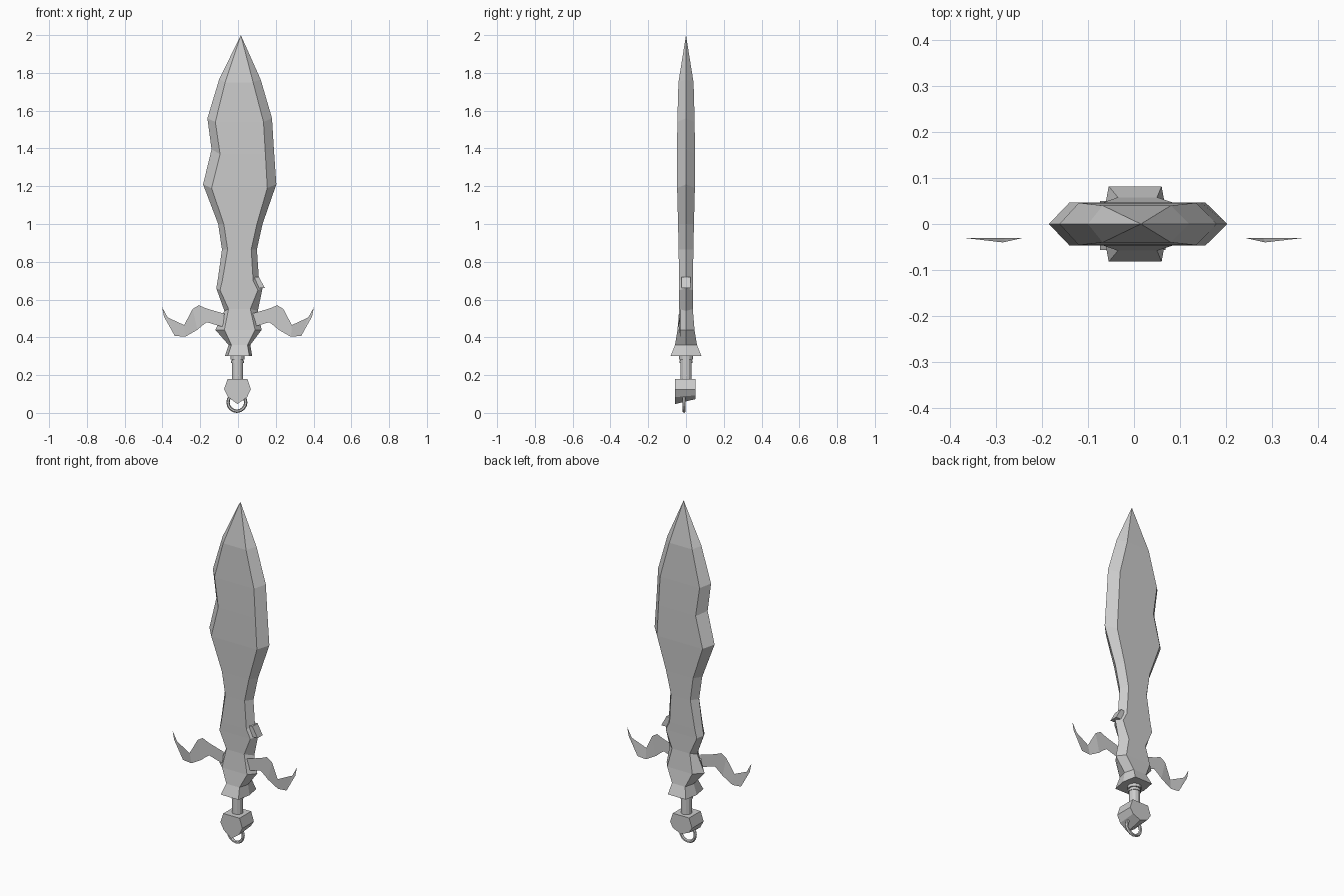
import bpy, bmesh, math

def mesh_object(name, verts, faces):
    me = bpy.data.meshes.new(name)
    me.from_pydata(verts, [], faces)
    bm = bmesh.new()
    bm.from_mesh(me)
    bmesh.ops.recalc_face_normals(bm, faces=bm.faces)
    bm.to_mesh(me)
    bm.free()
    ob = bpy.data.objects.new(name, me)
    bpy.context.collection.objects.link(ob)
    return ob

def prism(name, outline, y_front, y_back, back_outline=None):
    n = len(outline)
    verts = [(x, y_front, z) for x, z in outline]
    verts += [(x, y_back, z) for x, z in back_outline or outline]
    sides = [(i, (i + 1) % n, n + (i + 1) % n, n + i) for i in range(n)]
    return mesh_object(name, verts, [tuple(range(n)), tuple(range(n, 2 * n))] + sides)

# Blade: hexagonal sections (edge z, flat z, left edge, left flat, right flat, right edge, half thickness)
rows = [
    (0.30, 0.30, -0.070, -0.055, 0.060, 0.075, 0.082),
    (0.36, 0.36, -0.050, -0.035, 0.050, 0.065, 0.058),
    (0.44, 0.44, -0.120, -0.072, 0.090, 0.125, 0.045),
    (0.54, 0.55, -0.072, -0.050, 0.065, 0.105, 0.036),
    (0.66, 0.65, -0.115, -0.095, 0.105, 0.130, 0.036),
    (0.72, 0.70, -0.105, -0.083, 0.080, 0.110, 0.037),
    (0.865, 0.865, -0.085, -0.055, 0.070, 0.100, 0.039),
    (1.00, 1.00, -0.105, -0.075, 0.100, 0.130, 0.042),
    (1.21, 1.19, -0.185, -0.140, 0.155, 0.203, 0.047),
    (1.395, 1.37, -0.140, -0.095, 0.145, 0.190, 0.047),
    (1.56, 1.54, -0.162, -0.120, 0.135, 0.180, 0.046),
    (1.765, 1.75, -0.100, -0.068, 0.080, 0.120, 0.040),
]
verts, faces = [], []
for ze, zf, le, lf, rf, re, t in rows:
    verts += [(le, 0, ze), (lf, -t, zf), (rf, -t, zf),
              (re, 0, ze), (rf, t, zf), (lf, t, zf)]
for r in range(len(rows) - 1):
    for i in range(6):
        a, b = r * 6 + i, r * 6 + (i + 1) % 6
        faces.append((a, b, b + 6, a + 6))
tip = len(verts)
verts.append((0.015, 0, 2.0))
faces += [(tip - 6 + i, tip - 6 + (i + 1) % 6, tip) for i in range(6)]
faces.append(tuple(range(6)))
mesh_object("blade", verts, faces)

# Small block on the right edge
prism("edge_block", [(0.08, 0.66), (0.143, 0.66), (0.11, 0.72), (0.07, 0.72)], -0.024, 0.024)

# Curled guard wings: thin sheets, upper and lower contours paired
upper = [(0.072, 0.525), (0.165, 0.552), (0.208, 0.57), (0.24, 0.55),
         (0.285, 0.465), (0.372, 0.505), (0.402, 0.56)]
lower = [(0.08, 0.455), (0.165, 0.48), (0.19, 0.462), (0.215, 0.44),
         (0.28, 0.403), (0.335, 0.408), (0.392, 0.51)]
for side, sx in (("left", -1), ("right", 1)):
    n = len(upper)
    vs = [(sx * x, -0.04 if i == 4 else -0.03, z) for i, (x, z) in enumerate(upper)]
    vs += [(sx * x, -0.03, z) for x, z in lower]
    mesh_object("guard_wing_" + side, vs,
                [(i, i + 1, n + i + 1, n + i) for i in range(n - 1)])

# Grip and its collar rings
for name, r, z0, z1 in (("grip", 0.030, 0.17, 0.31),
                        ("collar_lower", 0.034, 0.265, 0.278),
                        ("collar_upper", 0.037, 0.283, 0.302)):
    bpy.ops.mesh.primitive_cylinder_add(vertices=12, radius=r, depth=z1 - z0,
                                        location=(-0.003, 0, (z0 + z1) / 2))
    bpy.context.object.name = name

# Faceted pommel, deeper at the front
front = [(-0.055, 0.18), (0.050, 0.18), (0.068, 0.125), (0.048, 0.083),
         (-0.003, 0.047), (-0.052, 0.083), (-0.074, 0.125)]
back = front[:3] + [(0.048, 0.093), (-0.003, 0.073), (-0.052, 0.093)] + front[6:]
prism("pommel", front, -0.057, 0.05, back)

# Hanging ring
bpy.ops.mesh.primitive_torus_add(major_radius=0.047, minor_radius=0.009,
                                 major_segments=16, minor_segments=6,
                                 location=(-0.006, -0.01, 0.056),
                                 rotation=(math.pi / 2, 0, 0))
bpy.context.object.name = "pommel_ring"
